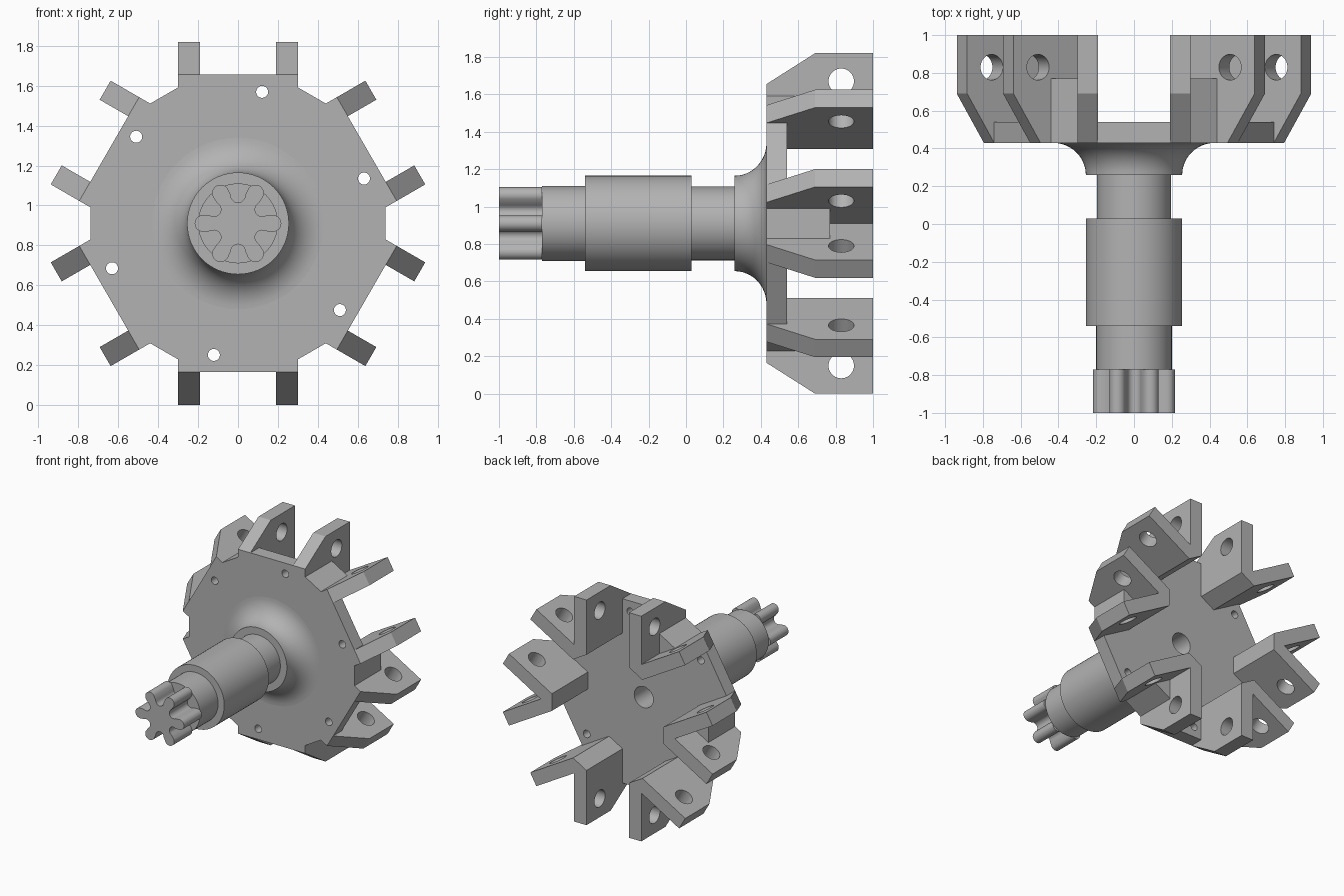
import bpy, bmesh, math
from math import sin, cos, pi, radians
from mathutils import Matrix, Vector

AXIS_Z = 0.91            # height of the shaft axis
FRONT, PLATE_BACK, REAR = 0.43, 0.54, 1.0
LUG_IN, LUG_OUT = 0.19, 0.30    # sideways range of a lug
TIP, RIM = 0.91, 0.745          # lug tip and plate rim distances
FLAT = 0.50                     # flat on the inside of each bracket

cube = bpy.data.objects.get("Cube")
if cube:
    bpy.data.objects.remove(cube)

steel = bpy.data.materials.new("grey_steel")
steel.use_nodes = True
colour = (0.45, 0.45, 0.45, 1)
steel.diffuse_color = colour
steel.node_tree.nodes["Principled BSDF"].inputs["Base Color"].default_value = colour


def add(name, mesh, turn=0.0):
    ob = bpy.data.objects.new(name, mesh)
    ob.location.z = AXIS_Z
    ob.rotation_euler.y = -turn
    bpy.context.collection.objects.link(ob)
    return ob


def to_mesh(bm, name):
    bmesh.ops.recalc_face_normals(bm, faces=bm.faces)
    me = bpy.data.meshes.new(name)
    bm.to_mesh(me)
    bm.free()
    me.materials.append(steel)
    return me


def prism(points, y0, y1):
    bm = bmesh.new()
    face = bm.faces.new([bm.verts.new((x, y0, z)) for x, z in points])
    out = bmesh.ops.extrude_face_region(bm, geom=[face])
    moved = [v for v in out["geom"] if isinstance(v, bmesh.types.BMVert)]
    bmesh.ops.translate(bm, verts=moved, vec=(0, y1 - y0, 0))
    return bm


def rotated(r, t, a):
    """Point at distance r along angle a, shifted t sideways."""
    return (r * cos(a) - t * sin(a), r * sin(a) + t * cos(a))


def drill(ob, holes):
    """Cut cylinders (centre, direction, radius, length) and bake the result."""
    bm = bmesh.new()
    for centre, direction, radius, length in holes:
        turn = Vector((0, 0, 1)).rotation_difference(Vector(direction)).to_matrix().to_4x4()
        bmesh.ops.create_cone(bm, cap_ends=True, segments=40, radius1=radius, radius2=radius,
                              depth=length, matrix=Matrix.Translation(centre) @ turn)
    cutter = add("hole_cutter", to_mesh(bm, "hole_cutter"))
    cutter.hide_render = True
    mod = ob.modifiers.new("holes", "BOOLEAN")
    mod.operation, mod.solver, mod.object = "DIFFERENCE", "EXACT", cutter
    graph = bpy.context.evaluated_depsgraph_get()
    baked = bpy.data.meshes.new_from_object(ob.evaluated_get(graph))
    ob.modifiers.clear()
    ob.data = baked
    bpy.data.objects.remove(cutter)


SIXTH = pi / 3
parts = []

# Plate between the brackets
inner = (FLAT - LUG_IN * 0.5) / cos(SIXTH / 2)    # where a lug meets the flat
outline = []
for i in range(6):
    a = SIXTH * (i + 0.5)
    outline += [rotated(r, t, a) for r, t in
                ((inner, -LUG_IN), (RIM, -LUG_IN), (RIM, LUG_IN), (inner, LUG_IN))]
plate = add("plate", to_mesh(prism(outline, FRONT, PLATE_BACK), "plate"))
holes = [((0, 0.48, 0), (0, 1, 0), 0.085, 0.4)]
for i in range(6):
    x, z = rotated(0.67, 0, radians(19.6) + SIXTH * i)
    holes.append(((x, 0.48, z), (0, 1, 0), 0.03, 0.4))
drill(plate, holes)
parts.append(plate)

# V bracket: two lugs of neighbouring pairs, joined at the root
half = pi / 6
upper = [rotated(inner, -LUG_IN, half), rotated(TIP, -LUG_IN, half),
         rotated(TIP, -LUG_OUT, half)]
root = (LUG_OUT / sin(half), 0)
lower = [(x, -z) for x, z in reversed(upper)]
bm = prism(upper + [root] + lower, FRONT, REAR)
for side in (1, -1):
    x, z = rotated(RIM, 0, half * side)
    normal = (0.26 * cos(half), -0.165, 0.26 * sin(half) * side)
    cut = bmesh.ops.bisect_plane(bm, geom=bm.verts[:] + bm.edges[:] + bm.faces[:],
                                 plane_co=(x, FRONT, z), plane_no=normal, clear_outer=True)
    edges = [e for e in cut["geom_cut"] if isinstance(e, bmesh.types.BMEdge)]
    bmesh.ops.holes_fill(bm, edges=edges, sides=0)
bracket = add("bracket_1", to_mesh(bm, "bracket"))
holes = []
for side in (1, -1):
    x, z = rotated(0.76, -0.245 * side, half * side)
    holes.append(((x, 0.83, z), (-sin(half) * side, 0, cos(half)), 0.068, 0.13))
drill(bracket, holes)
parts.append(bracket)

# Gusset block filling the root of each bracket
web = 0.74
spread = (web - root[0]) * math.tan(half)
gusset = to_mesh(prism([root, (web, spread), (web, -spread)], FRONT, 0.77), "gusset")
parts.append(add("gusset_1", gusset))
for i in range(1, 6):
    parts.append(add(f"bracket_{i + 1}", bracket.data, SIXTH * i))
    parts.append(add(f"gusset_{i + 1}", gusset, SIXTH * i))

# Stepped shaft with flared flange and rear bore, turned about the axis
profile = [(0, 0.2), (0.085, 0.2), (0.085, FRONT)]
for i in range(13):
    a = pi / 2 * i / 12
    profile.append((0.43 - 0.175 * sin(a), 0.26 + 0.17 * cos(a)))
profile += [(0.197, 0.26), (0.197, 0.03), (0.255, 0.03), (0.255, -0.54),
            (0.2, -0.54), (0.2, -0.77), (0, -0.77)]
bm = bmesh.new()
verts = [bm.verts.new((r, y, 0)) for r, y in profile]
edges = [bm.edges.new(pair) for pair in zip(verts, verts[1:])]
bmesh.ops.spin(bm, geom=verts + edges, cent=(0, 0, 0), axis=(0, 1, 0),
               angle=2 * pi, steps=64, use_merge=True)
bmesh.ops.remove_doubles(bm, verts=bm.verts, dist=0.0001)
parts.append(add("shaft", to_mesh(bm, "shaft")))

# Splined end with six rounded teeth
teeth = []
for i in range(6):
    a = SIXTH * i
    for k in range(13):
        b = -pi / 2 + pi * k / 12
        teeth.append(rotated(0.175 + 0.042 * cos(b), 0.042 * sin(b), a))
    for k in range(11):
        b = -pi / 2 + pi * k / 10
        teeth.append(rotated(0.14 - 0.036 * cos(b), 0.036 * sin(b), a + half))
parts.append(add("splined_end", to_mesh(prism(teeth, -1.0, -0.77), "splined_end")))

# Smooth shading with sharp edges kept
bpy.ops.object.select_all(action="DESELECT")
for ob in parts:
    ob.select_set(True)
bpy.context.view_layer.objects.active = parts[0]
bpy.ops.object.shade_smooth_by_angle(angle=radians(30))
